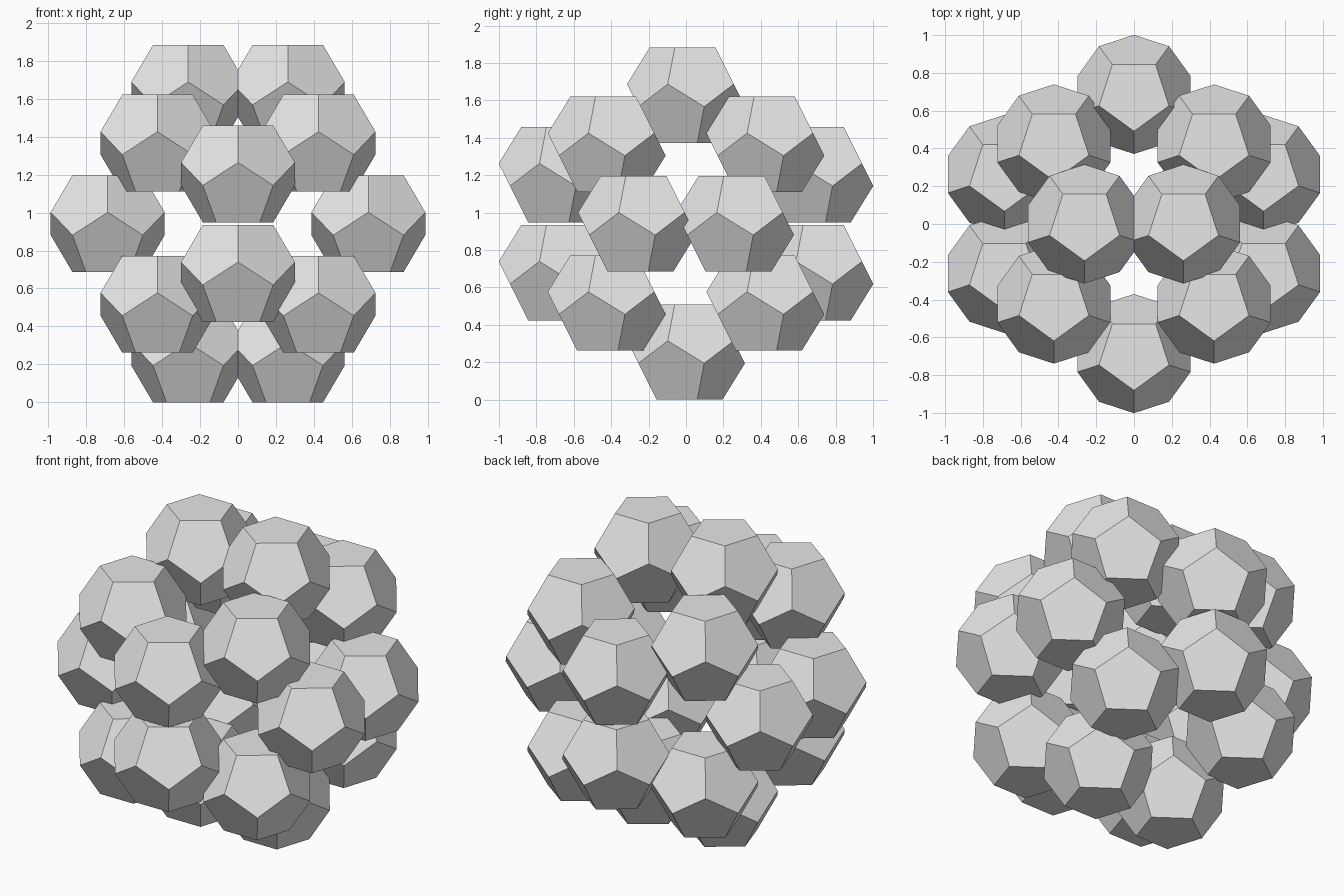
import bpy, bmesh
from math import sqrt, pi, sin, cos
from itertools import product
from mathutils import Vector

cube = bpy.data.objects.get("Cube")
if cube:
    bpy.data.objects.remove(cube, do_unlink=True)

PHI = (1 + sqrt(5)) / 2
SPREAD = 0.424      # half side of the cube inside the large arrangement
EDGE = 0.229        # edge length of each small solid
INRADIUS = EDGE * PHI ** 2 / (2 * sqrt(3 - PHI))

# Material
grey = bpy.data.materials.new("plain grey")
grey.use_nodes = True
colour = (0.8, 0.8, 0.8, 1)
grey.diffuse_color = colour
grey.node_tree.nodes["Principled BSDF"].inputs["Base Color"].default_value = colour

# Small solid: flat pentagon on top with a corner to the front, mirrored through the centre
bm = bmesh.new()
top_radius = EDGE / (2 * sin(pi / 5))
for radius, height in ((top_radius, INRADIUS), (top_radius * PHI, INRADIUS / PHI ** 3)):
    for k in range(5):
        angle = -pi / 2 + k * 2 * pi / 5
        corner = Vector((radius * cos(angle), radius * sin(angle), height))
        bm.verts.new(corner)
        bm.verts.new(-corner)
bmesh.ops.convex_hull(bm, input=bm.verts[:])
bmesh.ops.dissolve_limit(bm, angle_limit=0.02, verts=bm.verts[:], edges=bm.edges[:])
bmesh.ops.recalc_face_normals(bm, faces=bm.faces[:])
mesh = bpy.data.meshes.new("dodecahedron")
bm.to_mesh(mesh)
bm.free()
mesh.materials.append(grey)

# Corner positions of the large arrangement
signs = (-1, 1)
centres = [Vector(c) for c in product(signs, repeat=3)]
for a, b in product(signs, repeat=2):
    p, q = a * PHI, b / PHI
    centres += [Vector((0, p, q)), Vector((q, 0, p)), Vector((p, q, 0))]

# One solid on every corner, resting on the ground
lift = Vector((0, 0, SPREAD * PHI + INRADIUS))
for i, centre in enumerate(centres, 1):
    solid = bpy.data.objects.new(f"dodecahedron_{i:02d}", mesh)
    solid.location = centre * SPREAD + lift
    bpy.context.collection.objects.link(solid)
